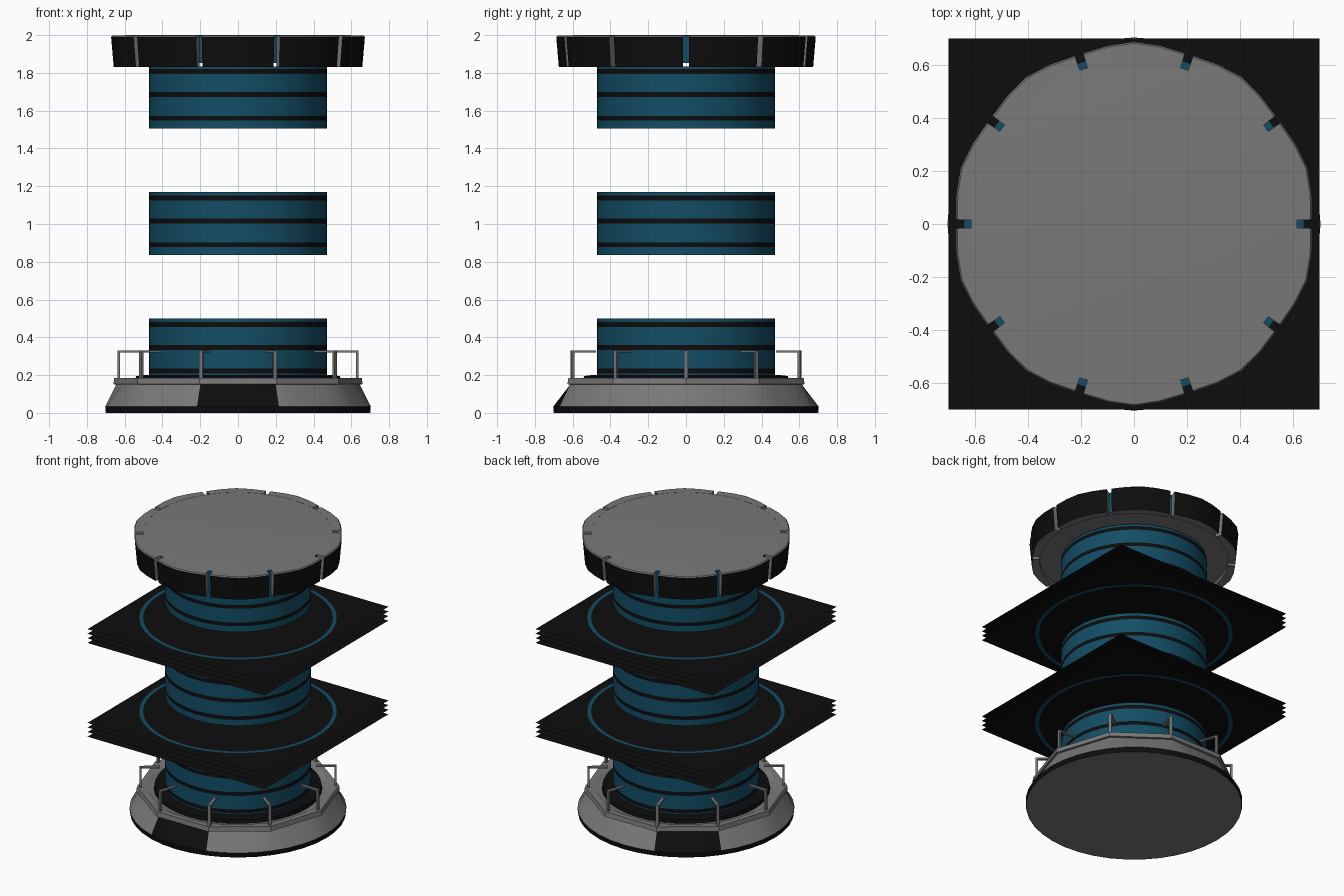
import bpy, bmesh
from math import sin, cos, pi, radians
from mathutils import Matrix, Vector

old = bpy.data.objects.get("Cube")
if old:
    bpy.data.objects.remove(old)


def make_material(name, colour):
    m = bpy.data.materials.new(name)
    m.use_nodes = True
    m.diffuse_color = (*colour, 1)
    bsdf = m.node_tree.nodes["Principled BSDF"]
    bsdf.inputs["Base Color"].default_value = (*colour, 1)
    bsdf.inputs["Roughness"].default_value = 0.8
    return m


MATERIALS = [make_material("grey metal", (0.19, 0.19, 0.19)),
             make_material("black panel", (0.004, 0.004, 0.004)),
             make_material("teal glow", (0.006, 0.075, 0.13))]
GREY, BLACK, TEAL = range(3)
SECTOR = radians(36)


def finish(name, bm, smooth=None):
    mesh = bpy.data.meshes.new(name)
    bm.to_mesh(mesh)
    bm.free()
    for m in MATERIALS:
        mesh.materials.append(m)
    obj = bpy.data.objects.new(name, mesh)
    bpy.context.collection.objects.link(obj)
    if smooth:
        bpy.ops.object.select_all(action='DESELECT')
        obj.select_set(True)
        bpy.context.view_layer.objects.active = obj
        bpy.ops.object.shade_smooth_by_angle(angle=radians(smooth))
    return obj


def polar(r, a, z):
    return Vector((r * cos(a), r * sin(a), z))


def revolve(bm, profile, sides, colours):
    """Lathe (radius, z, flatness) points; flatness 1 pulls the ring to a decagon."""
    rings = []
    for r, z, flat in profile:
        ring = []
        for i in range(sides):
            a = 2 * pi * i / sides
            off = (a + SECTOR / 2) % SECTOR - SECTOR / 2
            # corners of the decagon lie on the sector borders
            deca = cos(SECTOR / 2) / cos(SECTOR / 2 - abs(off))
            ring.append(bm.verts.new(polar(r * (1 + flat * (deca - 1)), a, z)))
        rings.append(ring)
    for low, high, c in zip(rings, rings[1:], colours):
        for i in range(sides):
            j = (i + 1) % sides
            bm.faces.new((low[i], low[j], high[j], high[i])).material_index = c
    return rings


# Base: black foot, sloped skirt, decagonal deck and dark inner ring
bm = bmesh.new()
base_profile = [(0.70, 0, 0), (0.703, 0.033, 0), (0.645, 0.15, 1), (0.66, 0.152, 1),
                (0.655, 0.185, 1), (0.60, 0.185, 0.5), (0.565, 0.17, 0),
                (0.545, 0.17, 0), (0.54, 0.195, 0), (0.50, 0.2, 0), (0.47, 0.2, 0)]
base_colours = [BLACK, GREY, GREY, GREY, GREY, GREY, GREY, BLACK, BLACK, BLACK]
rings = revolve(bm, base_profile, 40, base_colours)
bm.faces.new(rings[0][::-1])
bm.faces.new(rings[-1]).material_index = BLACK
bm.normal_update()
# Black skirt panels at the front and at the back corner
for f in bm.faces:
    c = f.calc_center_median()
    if 0.05 < c.z < 0.14:
        for a in (radians(-90), radians(126)):
            if Vector((c.x, c.y)).normalized().dot(Vector((cos(a), sin(a)))) > cos(SECTOR / 2):
                f.material_index = BLACK
finish("base", bm, 30)


# Railings: a post with a bar reaching inwards, on each deck corner
def bar(bm, centre, size, angle):
    m = (Matrix.Rotation(angle, 4, 'Z') @ Matrix.Translation(centre)
         @ Matrix.Diagonal((*size, 1)))
    bmesh.ops.create_cube(bm, size=1, matrix=m)


bm = bmesh.new()
for k in range(10):
    bar(bm, (0.632, 0, 0.255), (0.014, 0.02, 0.15), k * SECTOR)
    bar(bm, (0.572, 0, 0.325), (0.134, 0.02, 0.01), k * SECTOR)
finish("railings", bm)

# Three column drums with dark bands
for name, bottom, top in (("lower_drum", 0.167, 0.5), ("middle_drum", 0.835, 1.17),
                          ("upper_drum", 1.505, 1.835)):
    bm = bmesh.new()
    zs, colours = [bottom], []
    for offset in (0.055, 0.18, 0.302):
        zs += [bottom + offset - 0.013, bottom + offset + 0.013]
        colours += [TEAL, BLACK]
    zs.append(top)
    colours.append(TEAL)
    revolve(bm, [(0.472, z, 0) for z in zs], 48, colours)
    finish(name, bm, 30)

# Two stacks of thin square sheets with a glowing ring above and below
for name, middle in (("lower", 0.667), ("upper", 1.337)):
    bm = bmesh.new()
    for k in range(4):
        z = middle + (k - 1.5) * 0.033
        bmesh.ops.create_grid(bm, x_segments=1, y_segments=1, size=0.7,
                              matrix=Matrix.Translation((0, 0, z)))
    for f in bm.faces:
        f.material_index = BLACK
    finish(name + "_sheets", bm)
    bm = bmesh.new()
    for side in (1, -1):
        z = middle + side * 0.0515
        radii = (0.64, 0.615) if side > 0 else (0.615, 0.64)
        revolve(bm, [(r, z, 0) for r in radii], 64, [TEAL])
    finish(name + "_glow_rings", bm)

# Cap core: grey top and underside, teal wall behind the slots
bm = bmesh.new()
rings = revolve(bm, [(0.615, 1.852, 0), (0.615, 1.998, 0), (0.59, 2, 0)], 40, [TEAL, GREY])
bm.faces.new(rings[0][::-1])
bm.faces.new(rings[-1])
finish("cap_core", bm, 30)

# Cap panels: ten outer blocks with narrow slots between them
bm = bmesh.new()
for k in range(10):
    mid = (k + 0.5) * SECTOR
    gap = 0.016 / 0.66
    cols = []
    for t in (-1, -0.5, 0, 0.5, 1):
        a = mid + t * (SECTOR / 2 - gap)
        r = 0.687 - 0.015 * abs(t)
        cols.append([bm.verts.new(polar(*p)) for p in (
            (0.612, a, 1.83), (r - 0.014, a, 1.83), (r, a, 1.99), (r - 0.006, a, 1.997),
            (0.612, a, 1.999))])
    for left, right in zip(cols, cols[1:]):
        for i in range(5):
            j = (i + 1) % 5
            f = bm.faces.new((left[i], right[i], right[j], left[j]))
            f.material_index = BLACK if i == 1 else GREY
    bm.faces.new(cols[0])
    bm.faces.new(cols[-1][::-1])
bmesh.ops.recalc_face_normals(bm, faces=bm.faces)
finish("cap_panels", bm, 30)
